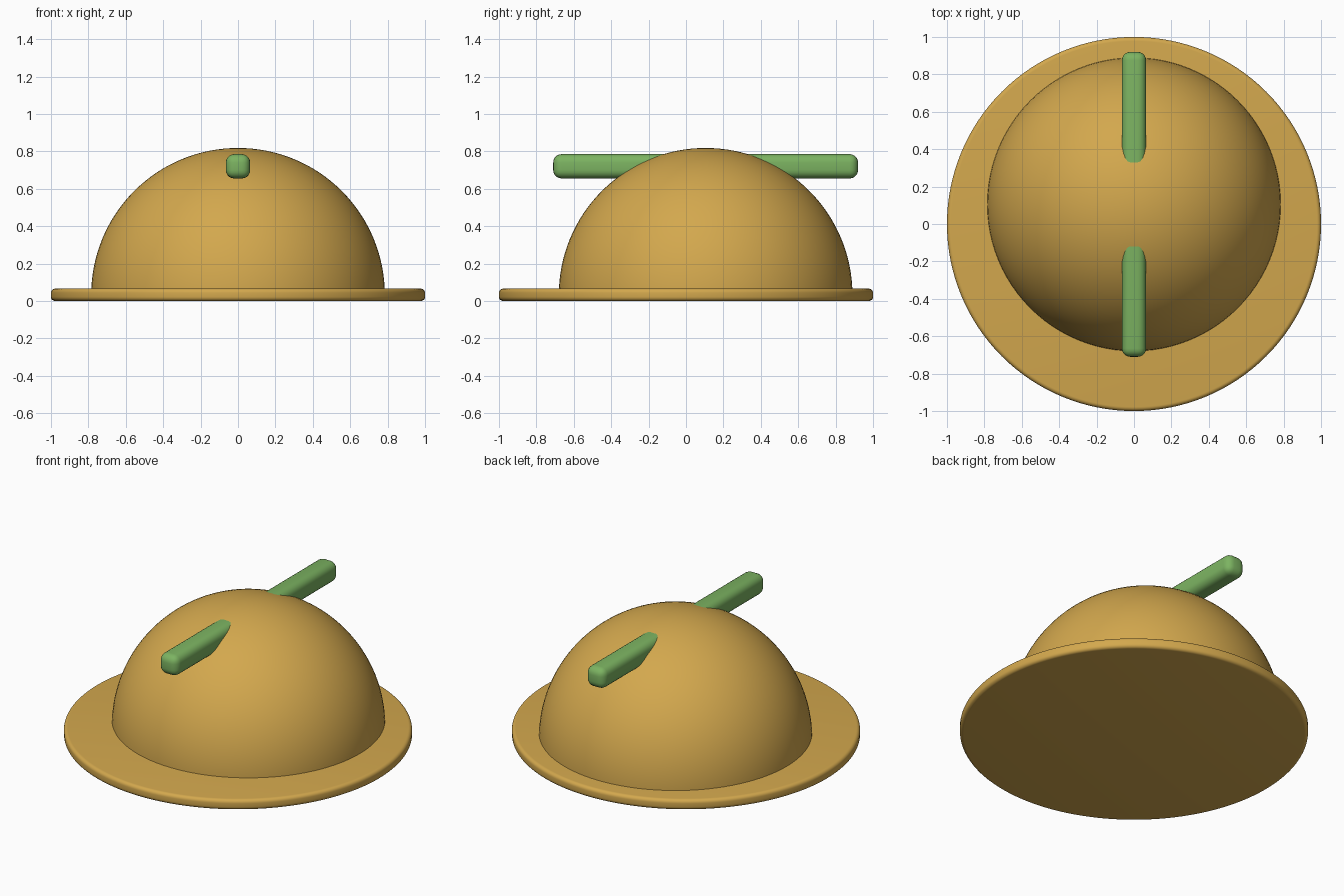
import bpy, bmesh, math
from mathutils import Matrix, Vector

if "Cube" in bpy.data.objects:
    bpy.data.objects.remove(bpy.data.objects["Cube"], do_unlink=True)


def make_material(name, rgb):
    mat = bpy.data.materials.new(name)
    mat.use_nodes = True
    color = (*rgb, 1)
    mat.diffuse_color = color
    bsdf = next(n for n in mat.node_tree.nodes if n.type == 'BSDF_PRINCIPLED')
    bsdf.inputs["Base Color"].default_value = color
    return mat


def finish(bm, name, mat, bevel=0):
    mesh = bpy.data.meshes.new(name)
    bm.to_mesh(mesh)
    bm.free()
    mesh.materials.append(mat)
    obj = bpy.data.objects.new(name, mesh)
    bpy.context.collection.objects.link(obj)
    bpy.ops.object.select_all(action='DESELECT')
    obj.select_set(True)
    bpy.context.view_layer.objects.active = obj
    if bevel:
        mod = obj.modifiers.new("Rounded edges", 'BEVEL')
        mod.width = bevel
        mod.segments = 5
        mod.limit_method = 'ANGLE'
        bpy.ops.object.modifier_apply(modifier=mod.name)
    bpy.ops.object.shade_smooth_by_angle(angle=math.radians(30))
    return obj


ochre = make_material("golden ochre", (0.65, 0.39, 0.075))
green = make_material("leaf green", (0.20, 0.45, 0.12))

BRIM_HEIGHT = 0.066
OFFSET_Y = 0.105

# Flat round brim
bm = bmesh.new()
bmesh.ops.create_cone(bm, cap_ends=True, segments=128, radius1=1, radius2=1,
                      depth=BRIM_HEIGHT,
                      matrix=Matrix.Translation((0, 0, BRIM_HEIGHT / 2)))
finish(bm, "brim", ochre, bevel=0.022)

# Half-sphere dome, set back on the brim
bm = bmesh.new()
center = Vector((0, OFFSET_Y, BRIM_HEIGHT / 2))
bmesh.ops.create_uvsphere(bm, u_segments=96, v_segments=64, radius=0.785,
                          matrix=Matrix.Translation(center))
bmesh.ops.bisect_plane(bm, geom=bm.verts[:] + bm.edges[:] + bm.faces[:],
                       dist=0.0001, plane_co=center, plane_no=(0, 0, 1),
                       clear_inner=True)
bmesh.ops.holes_fill(bm, edges=[e for e in bm.edges if e.is_boundary])
finish(bm, "dome", ochre)

# Rounded bar passing through the dome from front to back
bm = bmesh.new()
bmesh.ops.create_cube(bm, size=1,
                      matrix=Matrix.Translation((0, OFFSET_Y, 0.72))
                      @ Matrix.Diagonal((0.13, 1.63, 0.13, 1)))
finish(bm, "cross_bar", green, bevel=0.045)
